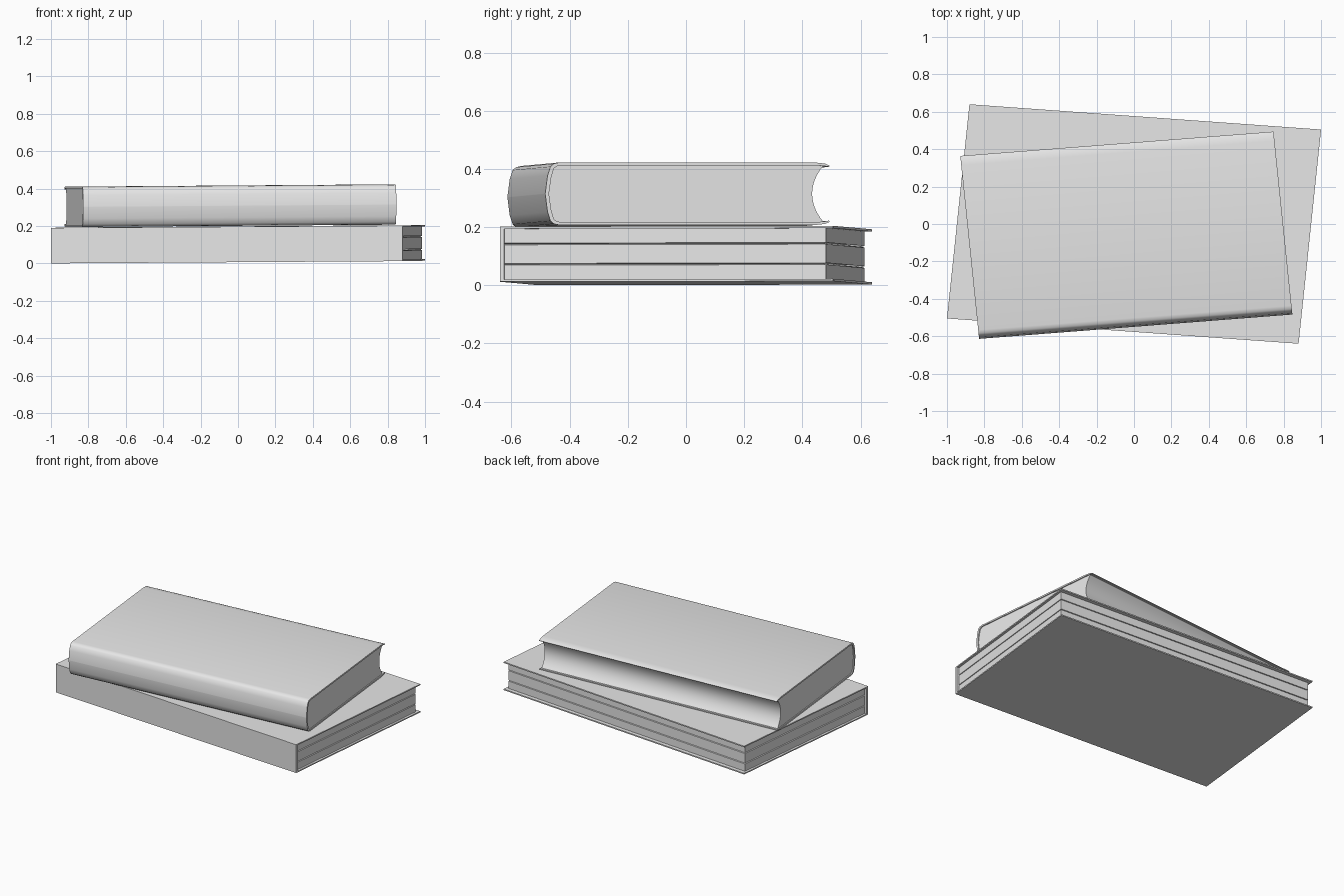
import bpy, bmesh, math
from mathutils import Vector

cube = bpy.data.objects.get("Cube")
if cube:
    bpy.data.objects.remove(cube, do_unlink=True)

grey = bpy.data.materials.new("light_grey")
grey.use_nodes = True
grey.diffuse_color = (0.8, 0.8, 0.8, 1)
grey.node_tree.nodes["Principled BSDF"].inputs["Base Color"].default_value = (0.8, 0.8, 0.8, 1)


class Frame:
    """Skewed book frame: s runs along the spine (0-1), t away from it, z up."""
    def __init__(self, origin, along, across):
        self.o, self.u, self.v = Vector(origin), Vector(along), Vector(across)

    def at(self, s, t, z):
        return self.o + self.u * s + self.v * t + Vector((0, 0, z))


def loft(name, rings, caps):
    """Skin closed rings of points, then cap the two ends."""
    bm = bmesh.new()
    loops = [[bm.verts.new(p) for p in ring] for ring in rings]
    n = len(loops[0])
    for a, b in zip(loops, loops[1:]):
        for i in range(n):
            j = (i + 1) % n
            bm.faces.new((a[i], a[j], b[j], b[i]))
    for loop in (loops[0], loops[-1]):
        for idx in caps:
            bm.faces.new([loop[i] for i in idx])
    bmesh.ops.recalc_face_normals(bm, faces=bm.faces)
    mesh = bpy.data.meshes.new(name)
    bm.to_mesh(mesh)
    bm.free()
    mesh.materials.append(grey)
    obj = bpy.data.objects.new(name, mesh)
    bpy.context.collection.objects.link(obj)
    bpy.ops.object.select_all(action='DESELECT')
    obj.select_set(True)
    bpy.context.view_layer.objects.active = obj
    bpy.ops.object.shade_smooth_by_angle(angle=math.radians(40))
    return obj


def cover(name, frame, outer, inner, height):
    """C-shaped cover; profiles give the upper half from fore edge to spine."""
    def full(half):
        return half + [(t, height - z) for t, z in reversed(half)]
    out, inn = full(outer), full(inner)
    ring = out + inn[::-1]
    n = len(out)
    caps = [(i, i + 1, 2 * n - 2 - i, 2 * n - 1 - i) for i in range(n - 1)]
    loft(name, [[frame.at(s, t, z) for t, z in ring] for s in (0, 1)], caps)


def pages(name, frame, layers):
    """Page block from layers of (height, spine edge, fore edge, end inset)."""
    rings = [[frame.at(e, a, z), frame.at(1 - e, a, z),
              frame.at(1 - e, b, z), frame.at(e, b, z)] for z, a, b, e in layers]
    loft(name, rings, [(0, 1, 2, 3)])


# Lower book: square spine, flat boards, shallow grooves in the page edges
low = Frame((-1, -0.505, 0), (1.88, -0.135, 0.012), (0.105, 1, 0.002))
cover("lower_cover", low,
      [(1.145, 0.19), (0, 0.19)],
      [(1.145, 0.182), (0.015, 0.182)], 0.19)
layers = [(0.007, 0.014, 1.12, 0.008)]
for groove in (0.06, 0.13):
    layers += [(groove - 0.003, 0.014, 1.12, 0.008),
               (groove, 0.014, 1.112, 0.012),
               (groove + 0.003, 0.014, 1.12, 0.008)]
layers.append((0.183, 0.014, 1.12, 0.008))
pages("lower_pages", low, layers)

# Upper book: rounded spine, softened board lips, hollow fore edge
H = 0.215
top = Frame((-0.83, -0.596, 0.195), (1.675, 0.13, 0.012), (-0.103, 1, 0))
cover("upper_cover", top,
      [(0.96, 0.204), (0.945, 0.211), (0.91, H), (0.03, H),
       (0.012, 0.211), (0, 0.201), (-0.010, 0.17), (-0.018, H / 2 + 0.001)],
      [(0.957, 0.2), (0.94, 0.203), (0.91, 0.205), (0.035, 0.205),
       (0.022, 0.202), (0.012, 0.195), (0.003, 0.165), (-0.005, H / 2 + 0.001)],
      H)
layers = []
steps = 12
for i in range(steps + 1):
    k = 2 * i / steps - 1
    bow = 1 - k * k
    layers.append((H / 2 + k * 0.099, 0.016 - 0.02 * bow, 0.94 - 0.04 * bow, 0.004))
pages("upper_pages", top, layers)
